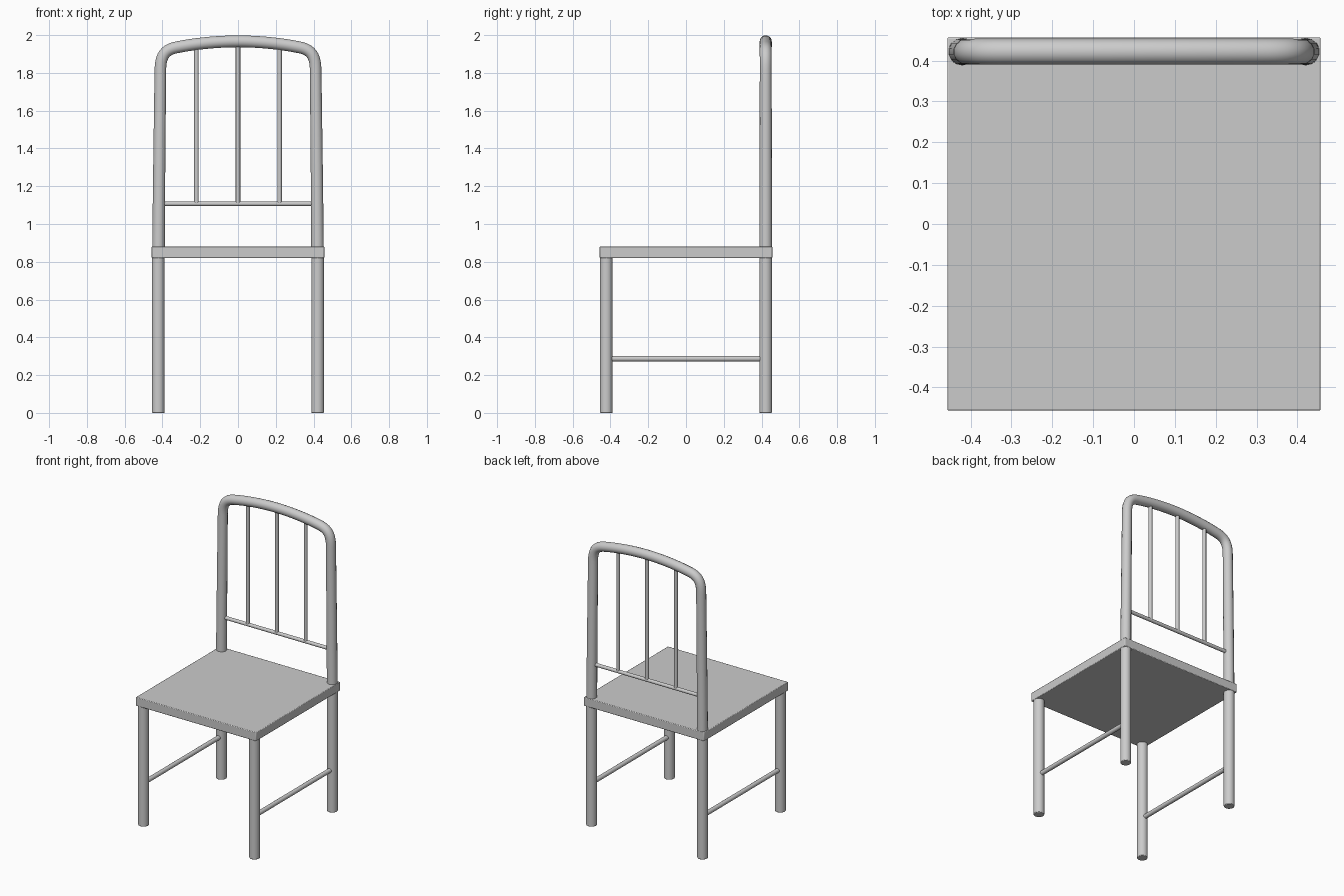
import bpy, math
from mathutils import Vector

if "Cube" in bpy.data.objects:
    bpy.data.objects.remove(bpy.data.objects["Cube"])

LEG = 0.422      # leg offset from the centre in x and y


def smooth(obj):
    bpy.ops.object.select_all(action='DESELECT')
    obj.select_set(True)
    bpy.context.view_layer.objects.active = obj
    bpy.ops.object.shade_smooth_by_angle(angle=math.radians(40))


def rod(name, a, b, radius, sides=24):
    a, b = Vector(a), Vector(b)
    d = b - a
    bpy.ops.mesh.primitive_cylinder_add(vertices=sides, radius=radius, depth=d.length,
                                        location=(a + b) / 2)
    obj = bpy.context.object
    obj.rotation_euler = d.to_track_quat('Z', 'Y').to_euler()
    obj.name = name
    smooth(obj)
    return obj


# Seat slab with slightly softened edges
bpy.ops.mesh.primitive_cube_add(size=1, location=(0, 0, 0.85))
seat = bpy.context.object
seat.name = "seat"
seat.scale = (0.914, 0.914, 0.06)
bpy.ops.object.transform_apply(location=False, rotation=False, scale=True)
bev = seat.modifiers.new("soft_edge", 'BEVEL')
bev.width, bev.segments = 0.004, 2
smooth(seat)

# Legs and side stretchers
for side, sx in (("left", -1), ("right", 1)):
    x = sx * LEG
    for end, sy in (("front", -1), ("back", 1)):
        leg = rod(f"{end}_{side}_leg", (x, sy * LEG, 0), (x, sy * LEG, 0.83), 0.034)
        foot = leg.modifiers.new("soft_foot", 'BEVEL')
        foot.width, foot.segments = 0.004, 2
    rod(f"{side}_stretcher", (x, -LEG, 0.287), (x, LEG, 0.287), 0.015, 16)

# Bent tube back frame: (x, z), incoming handle, outgoing handle, radius factor
half = [((-0.421, 0.86), (-0.421, 0.80), (-0.419, 1.15), 1.03),
        ((-0.411, 1.82), (-0.414, 1.55), (-0.409, 1.91), 0.95),
        ((-0.31, 1.938), (-0.37, 1.928), (-0.22, 1.956), 0.97)]
top = [((0, 1.967), (-0.1, 1.967), (0.1, 1.967), 0.97)]
mirrored = [((-p[0], p[1]), (-o[0], o[1]), (-i[0], i[1]), r) for p, i, o, r in reversed(half)]
points = half + top + mirrored

curve = bpy.data.curves.new("back_frame", 'CURVE')
curve.dimensions = '3D'
curve.bevel_depth, curve.bevel_resolution = 0.033, 5
curve.resolution_u = 12
curve.use_fill_caps = True
spline = curve.splines.new('BEZIER')
spline.bezier_points.add(len(points) - 1)
for bp, (p, i, o, r) in zip(spline.bezier_points, points):
    bp.handle_left_type = bp.handle_right_type = 'FREE'
    bp.co = (p[0], LEG, p[1])
    bp.handle_left = (i[0], LEG, i[1])
    bp.handle_right = (o[0], LEG, o[1])
    bp.radius = r
frame = bpy.data.objects.new("back_frame", curve)
bpy.context.collection.objects.link(frame)
bpy.ops.object.select_all(action='DESELECT')
frame.select_set(True)
bpy.context.view_layer.objects.active = frame
bpy.ops.object.convert(target='MESH')
smooth(bpy.context.object)

# Lower back rail and upright spindles
rod("back_rail", (-0.40, LEG, 1.107), (0.40, LEG, 1.107), 0.012, 16)
for n, x in enumerate((-0.22, 0, 0.22)):
    rod(f"back_spindle_{n + 1}", (x, LEG, 1.107), (x, LEG, 1.95), 0.012, 16)
